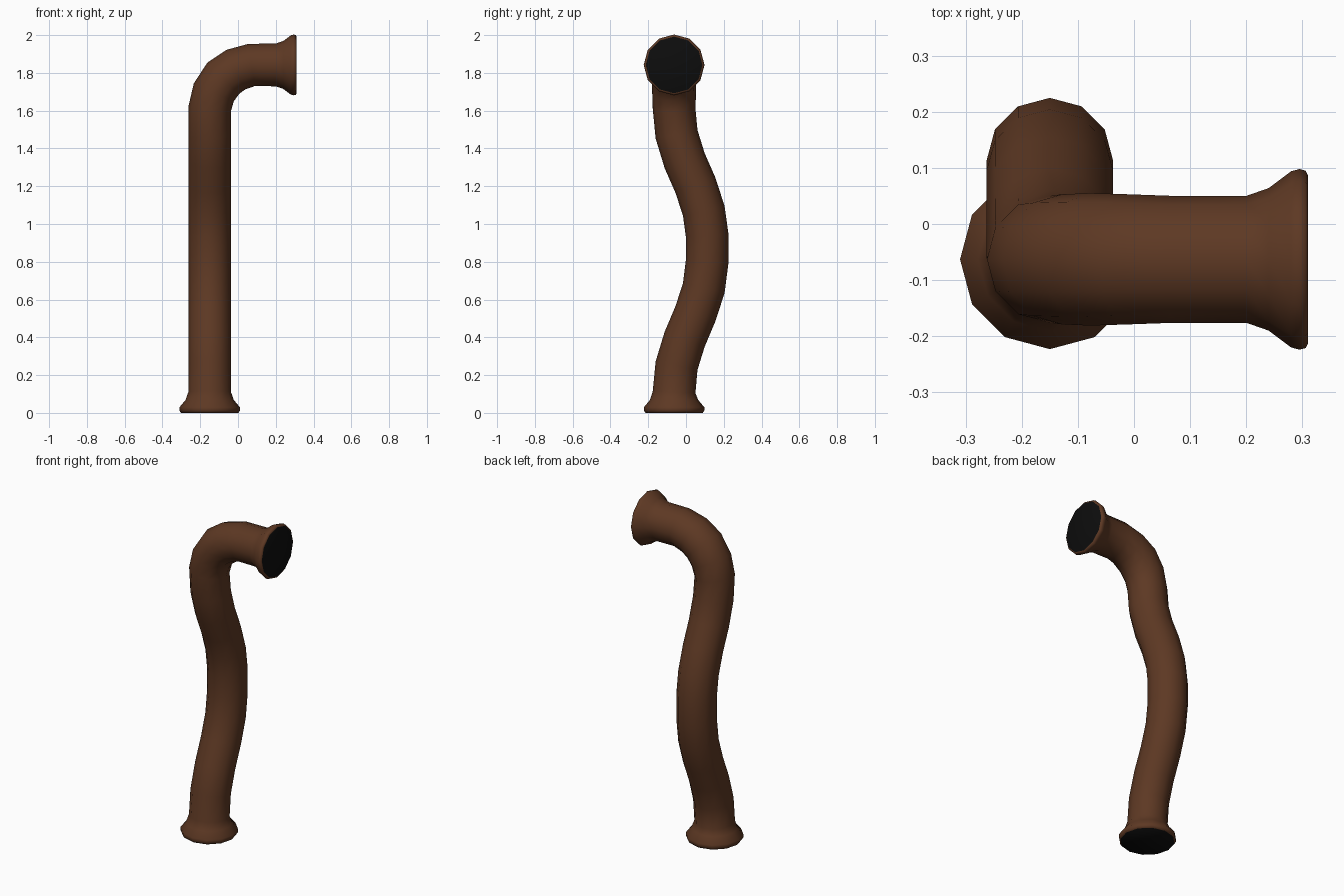
import bpy, bmesh, math
from mathutils import Vector

if "Cube" in bpy.data.objects:
    bpy.data.objects.remove(bpy.data.objects["Cube"])

SIDES = 12
R = 0.113


def material(name, color):
    m = bpy.data.materials.new(name)
    m.diffuse_color = (*color, 1)
    m.use_nodes = True
    m.node_tree.nodes["Principled BSDF"].inputs["Base Color"].default_value = m.diffuse_color
    return m


brown = material("rusty_brown", (0.11, 0.04, 0.017))
black = material("dark_opening", (0.004, 0.004, 0.004))

# Path stations: x, y, z, radius
rings = [
    # bottom flange
    (-0.15, -0.063, 0.0, 0.152), (-0.15, -0.063, 0.012, 0.16),
    (-0.15, -0.063, 0.03, 0.16), (-0.15, -0.063, 0.068, 0.128),
    (-0.15, -0.063, 0.11, R),
    # S-shaped riser
    (-0.15, -0.05, 0.25, R), (-0.15, -0.007, 0.39, R),
    (-0.15, 0.05, 0.525, R), (-0.15, 0.094, 0.66, R),
    (-0.15, 0.112, 0.80, R), (-0.15, 0.112, 0.94, R),
    (-0.15, 0.094, 1.07, R), (-0.15, 0.05, 1.205, R),
    (-0.15, -0.007, 1.335, R), (-0.15, -0.05, 1.475, R),
    (-0.15, -0.063, 1.61, R),
    # elbow
    (-0.128, -0.063, 1.697, 0.116), (-0.078, -0.063, 1.772, 0.118),
    (-0.012, -0.063, 1.817, 0.116), (0.072, -0.063, 1.842, R),
    (0.20, -0.063, 1.842, R),
    # outlet flange
    (0.24, -0.063, 1.842, 0.127), (0.28, -0.063, 1.842, 0.157),
    (0.295, -0.063, 1.842, 0.161), (0.306, -0.063, 1.842, 0.158),
    (0.31, -0.063, 1.842, 0.15),
]
pts = [Vector(r[:3]) for r in rings]
bm = bmesh.new()
loops = []
for i, p in enumerate(pts):
    a = (p - pts[i - 1]).normalized() if i else Vector((0, 0, 1))
    b = (pts[i + 1] - p).normalized() if i < len(pts) - 1 else Vector((1, 0, 0))
    t = (a + b).normalized()
    if p.z < 1.6:
        u = Vector((1, 0, 0))
        v = t.cross(u)
    else:
        v = Vector((0, 1, 0))
        u = v.cross(t)
    loops.append([bm.verts.new(p + rings[i][3] * (u * math.cos(k * math.tau / SIDES)
                                                  + v * math.sin(k * math.tau / SIDES)))
                  for k in range(SIDES)])
for lo, hi in zip(loops, loops[1:]):
    for k in range(SIDES):
        n = (k + 1) % SIDES
        bm.faces.new((lo[k], lo[n], hi[n], hi[k])).smooth = True
# Dark openings at both ends
for loop in (loops[0][::-1], loops[-1]):
    bm.faces.new(loop).material_index = 1

mesh = bpy.data.meshes.new("bent_pipe")
bm.to_mesh(mesh)
bm.free()
mesh.materials.append(brown)
mesh.materials.append(black)
pipe = bpy.data.objects.new("bent_pipe", mesh)
bpy.context.collection.objects.link(pipe)
bpy.context.view_layer.objects.active = pipe
pipe.select_set(True)
bpy.ops.object.shade_smooth_by_angle(angle=math.radians(60))
